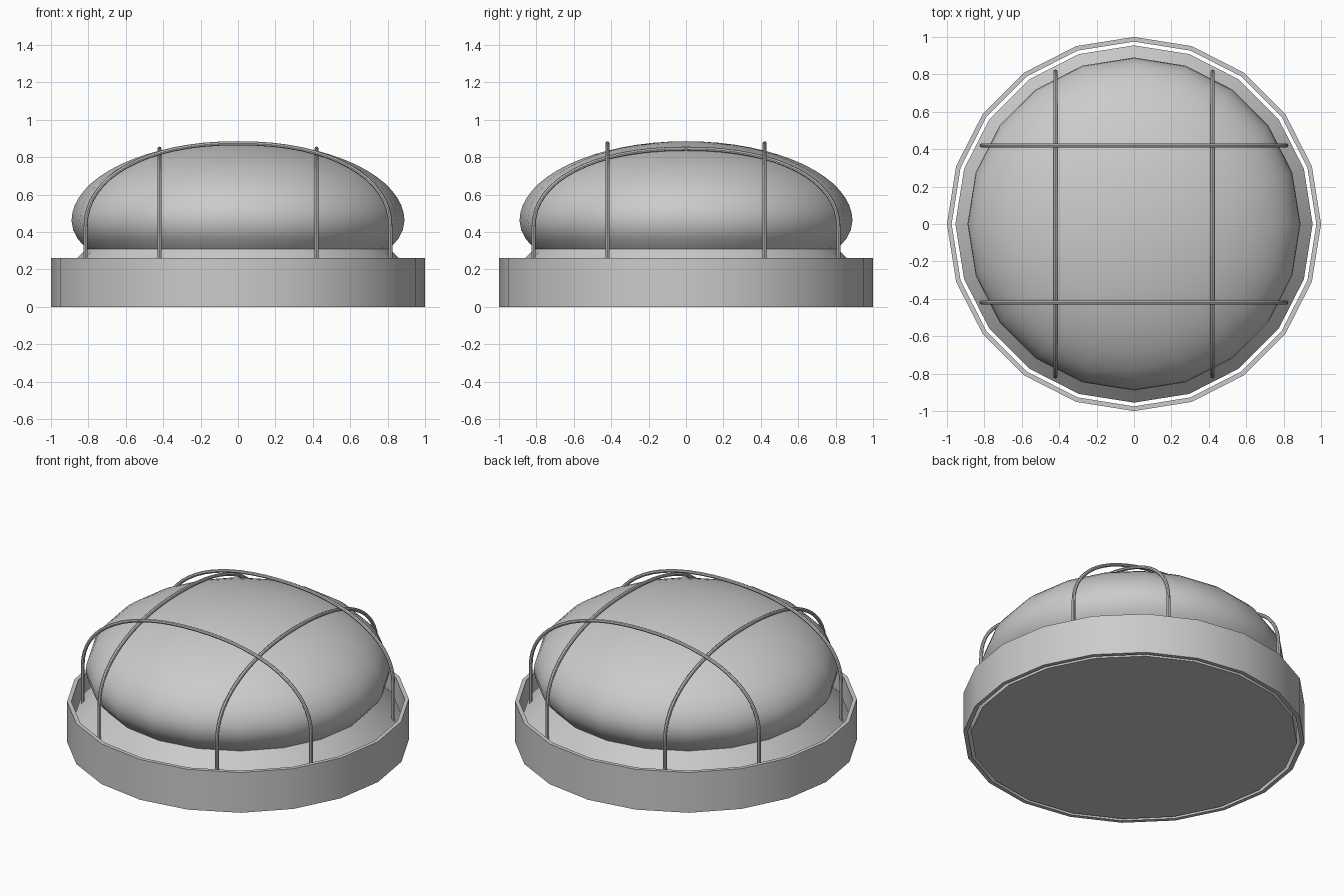
import bpy, bmesh
from math import sin, cos, pi, radians

if "Cube" in bpy.data.objects:
    bpy.data.objects.remove(bpy.data.objects["Cube"])

SIDES = 20


def lathe(name, profile, closed=False):
    """Revolve (radius, z) points; radius 0 points become poles."""
    bm = bmesh.new()
    rings = []
    for r, z in profile:
        if r < 1e-6:
            rings.append([bm.verts.new((0, 0, z))] * SIDES)
        else:
            rings.append([bm.verts.new((r * cos(2 * pi * i / SIDES), r * sin(2 * pi * i / SIDES), z))
                          for i in range(SIDES)])
    pairs = list(zip(rings, rings[1:]))
    if closed:
        pairs.append((rings[-1], rings[0]))
    for a, b in pairs:
        for i in range(SIDES):
            j = (i + 1) % SIDES
            bm.faces.new(list(dict.fromkeys([a[i], a[j], b[j], b[i]])))
    bmesh.ops.recalc_face_normals(bm, faces=bm.faces)
    return finish(name, bm)


def finish(name, bm):
    mesh = bpy.data.meshes.new(name)
    bm.to_mesh(mesh)
    bm.free()
    ob = bpy.data.objects.new(name, mesh)
    bpy.context.collection.objects.link(ob)
    bpy.ops.object.select_all(action='DESELECT')
    ob.select_set(True)
    bpy.context.view_layer.objects.active = ob
    bpy.ops.object.shade_smooth_by_angle(angle=radians(35))
    return ob


def wire(name, half, peak, offset, along_x, radius=0.011, n=32, k=8):
    """Round guard wire: straight legs joined by a superelliptic arch."""
    spring, foot, p = 0.42, 0.18, 2 / 2.2
    path = [(-half, foot)]
    for i in range(n + 1):
        t = pi - pi * i / n
        c, s = cos(t), max(sin(t), 0)
        path.append((half * (1 if c > 0 else -1) * abs(c) ** p, spring + (peak - spring) * s ** p))
    path.append((half, foot))
    bm = bmesh.new()
    rings = []
    for i, (u, z) in enumerate(path):
        a, b = path[max(i - 1, 0)], path[min(i + 1, len(path) - 1)]
        du, dz = b[0] - a[0], b[1] - a[1]
        length = (du * du + dz * dz) ** 0.5
        nu, nz = -dz / length, du / length
        ring = []
        for j in range(k):
            q, w = radius * cos(2 * pi * j / k), radius * sin(2 * pi * j / k)
            uu, vv = u + nu * q, offset + w
            ring.append(bm.verts.new((uu, vv, z + nz * q) if along_x else (vv, uu, z + nz * q)))
        rings.append(ring)
    for a, b in zip(rings, rings[1:]):
        for j in range(k):
            bm.faces.new([a[j], a[(j + 1) % k], b[(j + 1) % k], b[j]])
    bm.faces.new(rings[0])
    bm.faces.new(rings[-1])
    bmesh.ops.recalc_face_normals(bm, faces=bm.faces)
    return finish(name, bm)


# Outer rim, a thin open band
lathe("outer_rim", [(1, 0), (1, 0.26), (0.975, 0.26), (0.975, 0)], closed=True)

# Base plate with sloped shoulder
lathe("base_plate", [(0, 0), (0.955, 0), (0.955, 0.165), (0.81, 0.31), (0, 0.31)])

# Glass dome: tucked-in lower edge, bulge, flattened top
dome = [(0.89 * cos(a), 0.46 + 0.36 * sin(a)) for a in (radians(d) for d in (-24.6, -16, -8))]
dome += [(0.89 * cos(pi / 2 * i / 16), 0.46 + 0.425 * sin(pi / 2 * i / 16)) for i in range(17)]
lathe("glass_dome", [(0, 0.31)] + dome)

# Guard wires, two each way, one pair crossing over the other
for side, tag in ((-1, "a"), (1, "b")):
    wire("guard_wire_across_" + tag, 0.815, 0.874, 0.42 * side, True)
    wire("guard_wire_lengthwise_" + tag, 0.815, 0.845, 0.42 * side, False)
